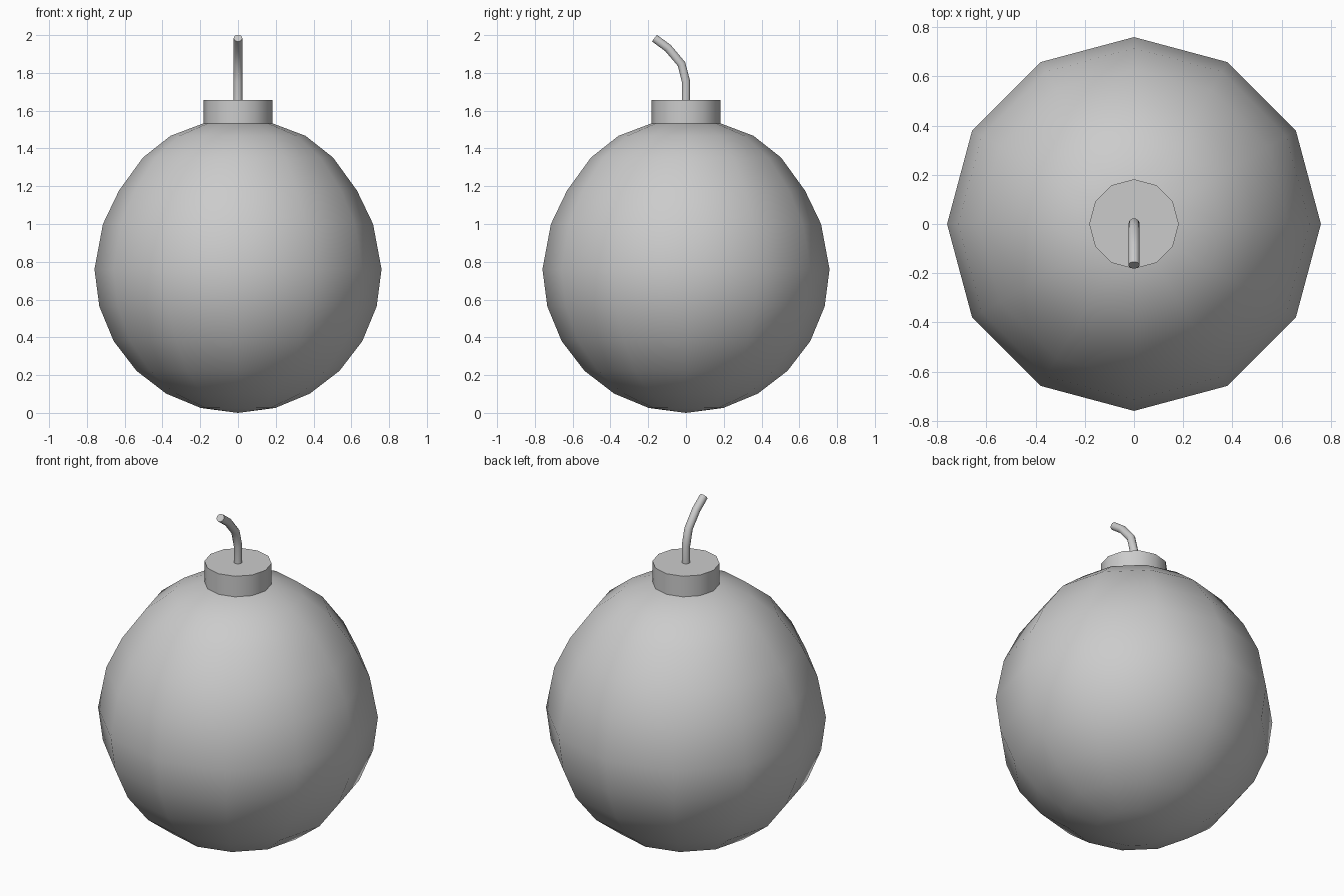
import bpy
import bmesh
from math import sin, cos, pi, radians
from mathutils import Matrix, Vector

cube = bpy.data.objects.get("Cube")
if cube:
    bpy.data.objects.remove(cube, do_unlink=True)

grey = bpy.data.materials.new("plain grey")
grey.use_nodes = True
colour = (0.6, 0.6, 0.6, 1)
grey.diffuse_color = colour
grey.node_tree.nodes["Principled BSDF"].inputs["Base Color"].default_value = colour


def loft(name, rings, sides):
    """Skin rings given as (y, z, radius, forward tilt in degrees), bottom to top."""
    bm = bmesh.new()
    loops = []
    for y, z, radius, tilt in rings:
        turn = Matrix.Rotation(radians(tilt), 3, 'X')
        angles = [2 * pi * i / sides for i in range(sides)]
        loops.append([bm.verts.new(Vector((0, y, z)) + turn @ Vector((radius * cos(a), radius * sin(a), 0)))
                      for a in angles])
    for low, high in zip(loops, loops[1:]):
        for i in range(sides):
            j = (i + 1) % sides
            bm.faces.new((low[i], low[j], high[j], high[i]))
    if rings[0][2] > 0:
        bm.faces.new(loops[0][::-1])
    bm.faces.new(loops[-1])
    bmesh.ops.remove_doubles(bm, verts=bm.verts[:], dist=0.0001)
    mesh = bpy.data.meshes.new(name)
    bm.to_mesh(mesh)
    bm.free()
    mesh.materials.append(grey)
    obj = bpy.data.objects.new(name, mesh)
    bpy.context.collection.objects.link(obj)
    bpy.ops.object.select_all(action='DESELECT')
    obj.select_set(True)
    bpy.context.view_layer.objects.active = obj
    bpy.ops.object.shade_smooth_by_angle(angle=radians(40))
    return obj


# Round body: true hemisphere below, slightly stretched dome above
R = 0.76
body = [(0, R - R * cos(k * pi / 12), R * sin(k * pi / 12), 0) for k in range(7)]
body += [(0, z, r, 0) for r, z in ((0.715, 1.0), (0.63, 1.177), (0.503, 1.352),
                                   (0.357, 1.467), (0.182, 1.533))]
loft("body", body, 12)

# Collar on top
loft("collar", [(0, 1.533, 0.182, 0), (0, 1.656, 0.182, 0)], 12)

# Cord bending toward the front
cord = [(0, 1.65, 0), (0, 1.755, 7), (-0.024, 1.847, 27), (-0.095, 1.931, 47), (-0.167, 1.984, 53)]
loft("cord", [(y, z, 0.023, tilt) for y, z, tilt in cord], 10)
